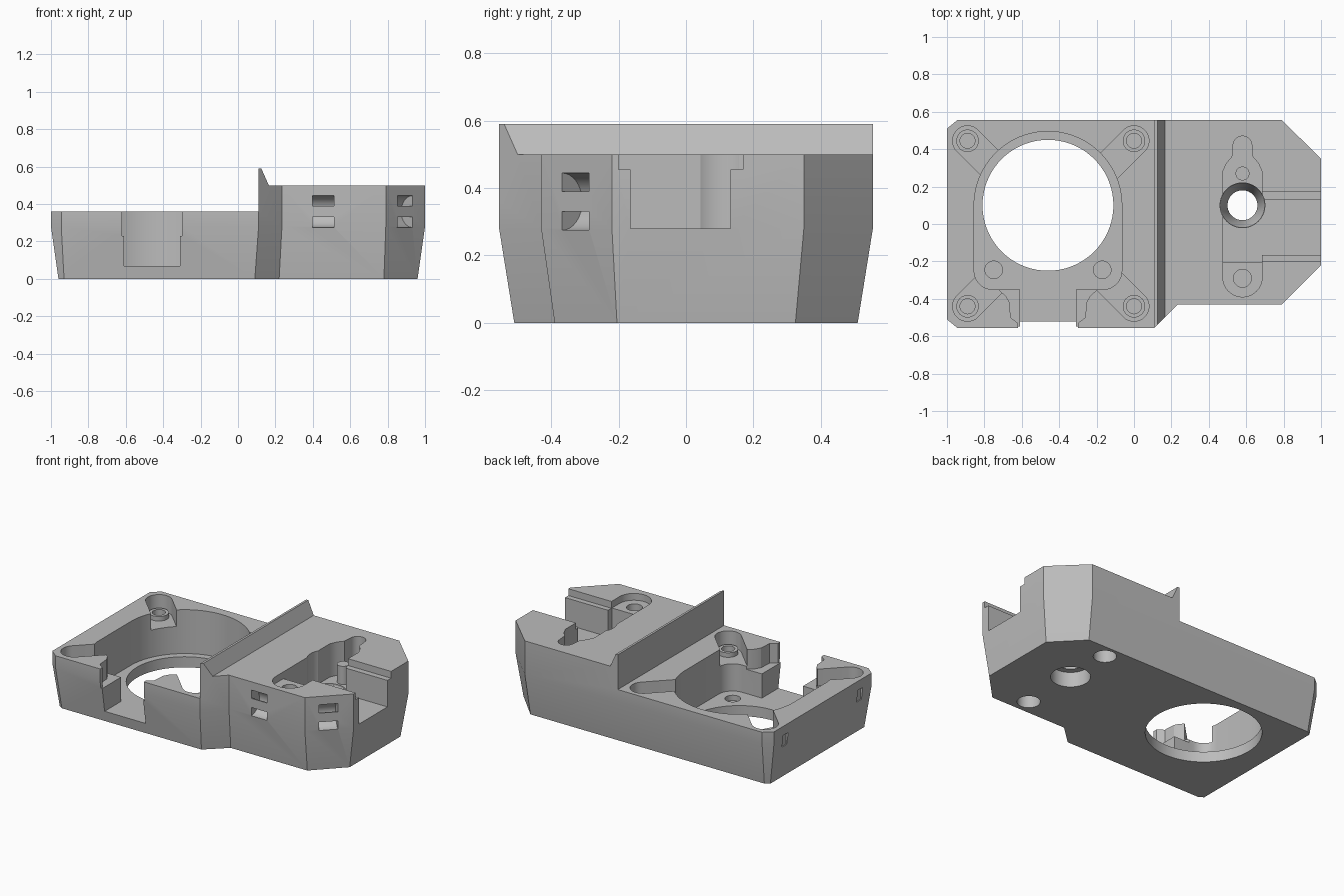
import bpy, bmesh
from math import sin, cos, radians
from mathutils import Matrix, Vector

cube = bpy.data.objects.get("Cube")
if cube:
    bpy.data.objects.remove(cube, do_unlink=True)

grey = bpy.data.materials.new("plain grey")
grey.use_nodes = True
colour = (0.5, 0.5, 0.5, 1)
grey.diffuse_color = colour
grey.node_tree.nodes["Principled BSDF"].inputs["Base Color"].default_value = colour


def arc(cx, cy, r, a0, a1, n=16):
    angles = [radians(a0 + (a1 - a0) * i / n) for i in range(n + 1)]
    return [(cx + r * cos(a), cy + r * sin(a)) for a in angles]


def loft(name, layers, matrix=None):
    """Solid through equal-length outlines, given as (height, points)."""
    bm = bmesh.new()
    rings = [[bm.verts.new((x, y, z)) for x, y in pts] for z, pts in layers]
    for low, high in zip(rings, rings[1:]):
        for i in range(len(low)):
            j = (i + 1) % len(low)
            bm.faces.new((low[i], low[j], high[j], high[i]))
    bm.faces.new(rings[0][::-1])
    bm.faces.new(rings[-1])
    if matrix:
        bm.transform(matrix)
    bmesh.ops.recalc_face_normals(bm, faces=bm.faces)
    mesh = bpy.data.meshes.new(name)
    bm.to_mesh(mesh)
    bm.free()
    mesh.materials.append(grey)
    obj = bpy.data.objects.new(name, mesh)
    bpy.context.collection.objects.link(obj)
    return obj


def prism(pts, z0, z1, matrix=None):
    return loft("tool", [(z0, pts), (z1, pts)], matrix)


def box(x0, x1, y0, y1, z0, z1):
    return prism([(x0, y0), (x1, y0), (x1, y1), (x0, y1)], z0, z1)


def disc(x, y, r0, z0, z1, r1=None, n=40):
    step = 360 - 360 / n
    return loft("tool", [(z0, arc(x, y, r0, 0, step, n - 1)),
                         (z1, arc(x, y, r1 or r0, 0, step, n - 1))])


def upright(origin, direction):
    """Frame whose profile lies in the plane of a direction and z."""
    u, v = Vector(direction).normalized(), Vector((0, 0, 1))
    m = Matrix((u, v, u.cross(v))).transposed().to_4x4()
    return Matrix.Translation(origin) @ m


def combine(tool, operation="DIFFERENCE"):
    mod = housing.modifiers.new("shape", "BOOLEAN")
    mod.operation, mod.solver, mod.object = operation, "EXACT", tool
    bpy.context.view_layer.objects.active = housing
    bpy.ops.object.modifier_apply(modifier=mod.name)
    bpy.data.objects.remove(tool, do_unlink=True)


# Tapered outer shell
base = [(-.96, -.49), (-.93, -.51), (.09, -.51), (.22, -.39), (.78, -.39),
        (.96, -.205), (.96, .325), (.78, .51), (-.93, .51), (-.96, .49)]
rim = [(-1, -.51), (-.945, -.555), (.11, -.555), (.235, -.43), (.79, -.43),
       (1, -.22), (1, .35), (.79, .555), (-.945, .555), (-1, .51)]
housing = loft("housing", [(0, base), (.28, rim), (.59, rim)])

# Two deck heights with the raised ridge between them
combine(box(-2, .11, -1, 1, .36, 1))
combine(prism([(.125, .59), (.165, .5), (2, .5), (2, 1), (.125, 1)], -1, 1,
              upright((0, 0, 0), (1, 0, 0))))

# Round chamber with a squared front, and its opening in the floor
cx, cy = -.46, .1
chamber = (arc(cx, cy, .395, 0, 180, 48) + arc(cx - .295, -.25, .1, 180, 270, 8)
           + arc(cx + .295, -.25, .1, 270, 360, 8))
combine(prism(chamber, .07, 1))
combine(disc(cx, cy, .35, -.1, .2, n=72))
for side in (-1, 1):
    combine(disc(cx + side * .29, -.245, .047, .035, .2))

# Flared slot through the front wall
half = [(.16, -.7), (.16, -.53), (.2, -.5), (.205, -.42), (.225, -.385),
        (.27, -.345), (.27, -.3)]
flare = [(cx + x, y) for x, y in half] + [(cx - x, y) for x, y in half[::-1]]
combine(prism(flare, .23, 1))
combine(box(cx - .15, cx + .15, -.7, -.3, .07, 1))

# Corner screw recesses, opening diagonally into the chamber
corners = [(-.89, .445, 1, -1), (0, .445, -1, -1),
           (-.89, -.44, 1, 1), (0, -.44, -1, 1)]
capsule = arc(0, 0, .08, 90, 270) + [(.25, -.08), (.25, .08)]
for x, y, dx, dy in corners:
    turn = Vector((dx, dy, 0)).to_track_quat("X", "Z").to_matrix().to_4x4()
    combine(prism(capsule, .25, 1, Matrix.Translation((x, y, 0)) @ turn))
    combine(disc(x, y, .06, .2, .28), "UNION")
    combine(disc(x, y, .04, .12, .5))

# Small nicks on the left end
for y in (-.39, .39):
    combine(box(-1.1, -.985, y - .025, y + .025, .22, .3))

# Stepped channel and pocket on the high deck
px = .58
combine(box(.5, 2, -.165, .132, .28, 1))
combine(box(.685, 2, -.2, .17, .455, 1))
pocket = ([(px - .105, -.205), (px + .105, -.205), (px + .105, .28),
           (px + .085, .325), (px + .055, .36)] + arc(px, .42, .05, 0, 180)
          + [(px - .055, .36), (px - .085, .325), (px - .105, .28)])
combine(prism(pocket, .28, 1))
combine(prism(arc(px, -.285, .105, 180, 360)
              + [(px + .105, -.19), (px - .105, -.19)], .455, 1))
combine(disc(px, -.29, .048, .2, 1))
combine(disc(px, .27, .037, .2, .4), "UNION")

# Funnelled centre bore, and bores from beneath
combine(disc(px, cy, .12, .27, 1))
combine(disc(px, cy, .08, .17, .271, .12))
combine(disc(px, cy, .08, -.1, .2))
combine(disc(px, cy, .12, -.1, .1))
for y in (-.29, .42):
    combine(disc(px, y, .07, -.1, .1))

# Curved tie tunnels, each with an upper and a lower mouth
tunnel = ([(-.05, -.085)] + arc(0, 0, .085, -90, 90) + [(-.05, .085), (-.05, .03)]
          + arc(0, 0, .03, 90, -90) + [(-.05, -.03)])
for origin, inward in (((.455, -.43, .36), (0, 1, 0)),
                       ((.892, -.328, .36), (-1, 1, 0))):
    combine(prism(tunnel, -.057, .057, upright(origin, inward)))

# Smooth the round walls, keep the edges crisp
bpy.ops.object.select_all(action="DESELECT")
housing.select_set(True)
bpy.context.view_layer.objects.active = housing
bpy.ops.object.shade_smooth_by_angle(angle=radians(25))
